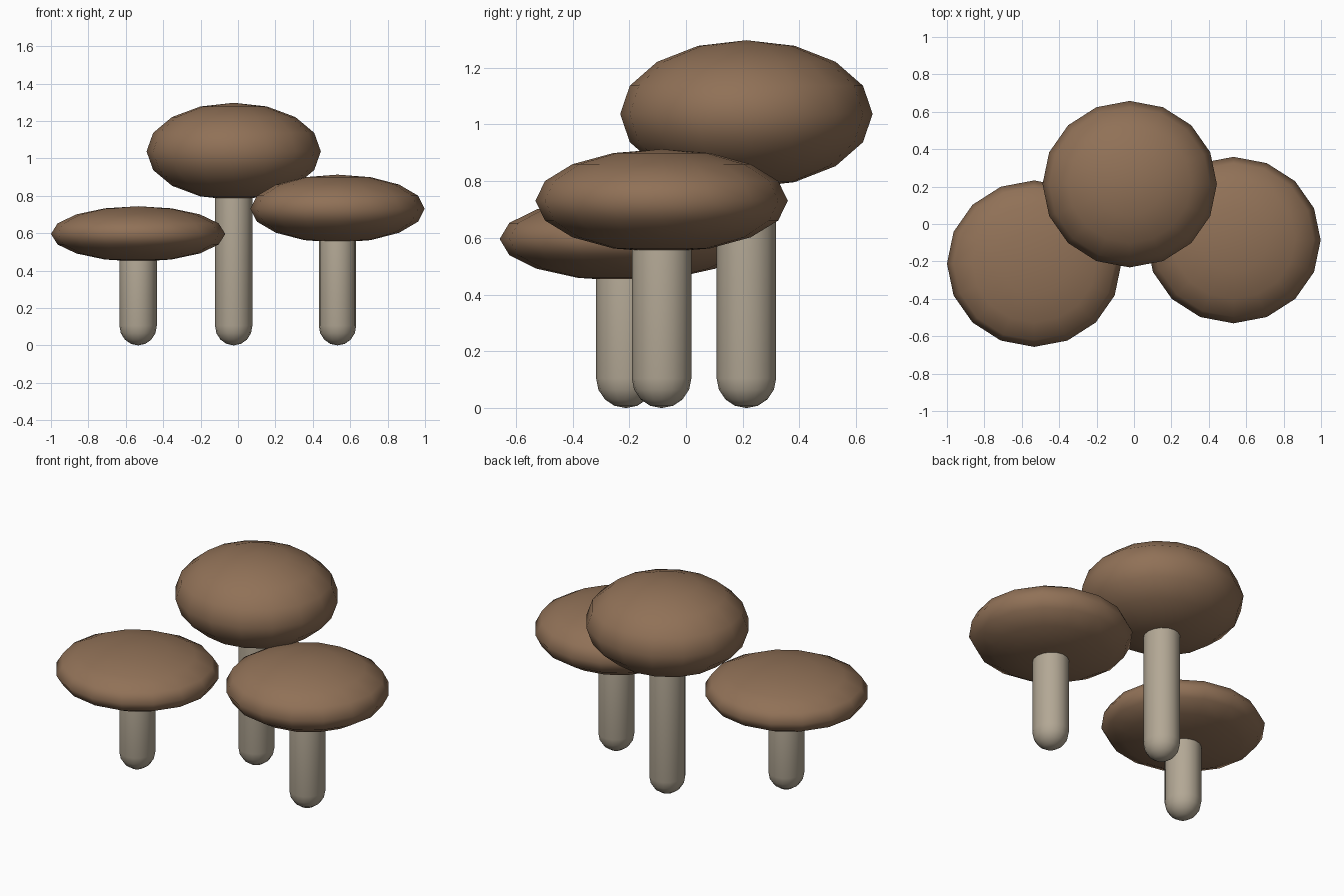
import bpy, bmesh, math

if "Cube" in bpy.data.objects:
    bpy.data.objects.remove(bpy.data.objects["Cube"])


def material(name, rgb):
    m = bpy.data.materials.new(name)
    m.diffuse_color = (*rgb, 1)
    m.use_nodes = True
    m.node_tree.nodes["Principled BSDF"].inputs["Base Color"].default_value = m.diffuse_color
    return m


CAP = material("cap_brown", (0.28, 0.165, 0.095))
STEM = material("stem_beige", (0.45, 0.39, 0.30))


def finish(name, bm, mat, loc):
    for f in bm.faces:
        f.smooth = True
    me = bpy.data.meshes.new(name)
    bm.to_mesh(me)
    bm.free()
    me.materials.append(mat)
    ob = bpy.data.objects.new(name, me)
    ob.location = loc
    bpy.context.collection.objects.link(ob)


def cap(name, x, y, z, rz):
    # flattened low-poly sphere
    bm = bmesh.new()
    bmesh.ops.create_uvsphere(bm, u_segments=16, v_segments=8, radius=1)
    bmesh.ops.scale(bm, vec=(0.466, 0.445, rz), verts=bm.verts)
    finish(name, bm, CAP, (x, y, z))


def stem(name, x, y, top, rx=0.1, ry=0.105, rz=0.105):
    # capsule: a sphere whose halves are pulled apart along z
    bm = bmesh.new()
    bmesh.ops.create_uvsphere(bm, u_segments=16, v_segments=8, radius=1)
    bmesh.ops.scale(bm, vec=(rx, ry, rz), verts=bm.verts)
    equator = [e for e in bm.edges if all(abs(v.co.z) < 1e-5 for v in e.verts)]
    bmesh.ops.split_edges(bm, edges=equator)
    upper = {v for f in bm.faces if f.calc_center_median().z > 0 for v in f.verts}
    for v in bm.verts:
        v.co.z += (top - rz) if v in upper else rz
    rims = [e for e in bm.edges if e.is_boundary]
    bmesh.ops.bridge_loops(bm, edges=rims)
    bmesh.ops.recalc_face_normals(bm, faces=bm.faces)
    finish(name, bm, STEM, (x, y, 0))


# name, x, y, cap centre height, cap half height
for side, x, y, z, rz in (
    ("left", -0.534, -0.212, 0.596, 0.148),
    ("middle", -0.023, 0.213, 1.037, 0.26),
    ("right", 0.532, -0.086, 0.731, 0.182),
):
    cap(side + "_mushroom_cap", x, y, z, rz)
    stem(side + "_mushroom_stem", x, y, z)
